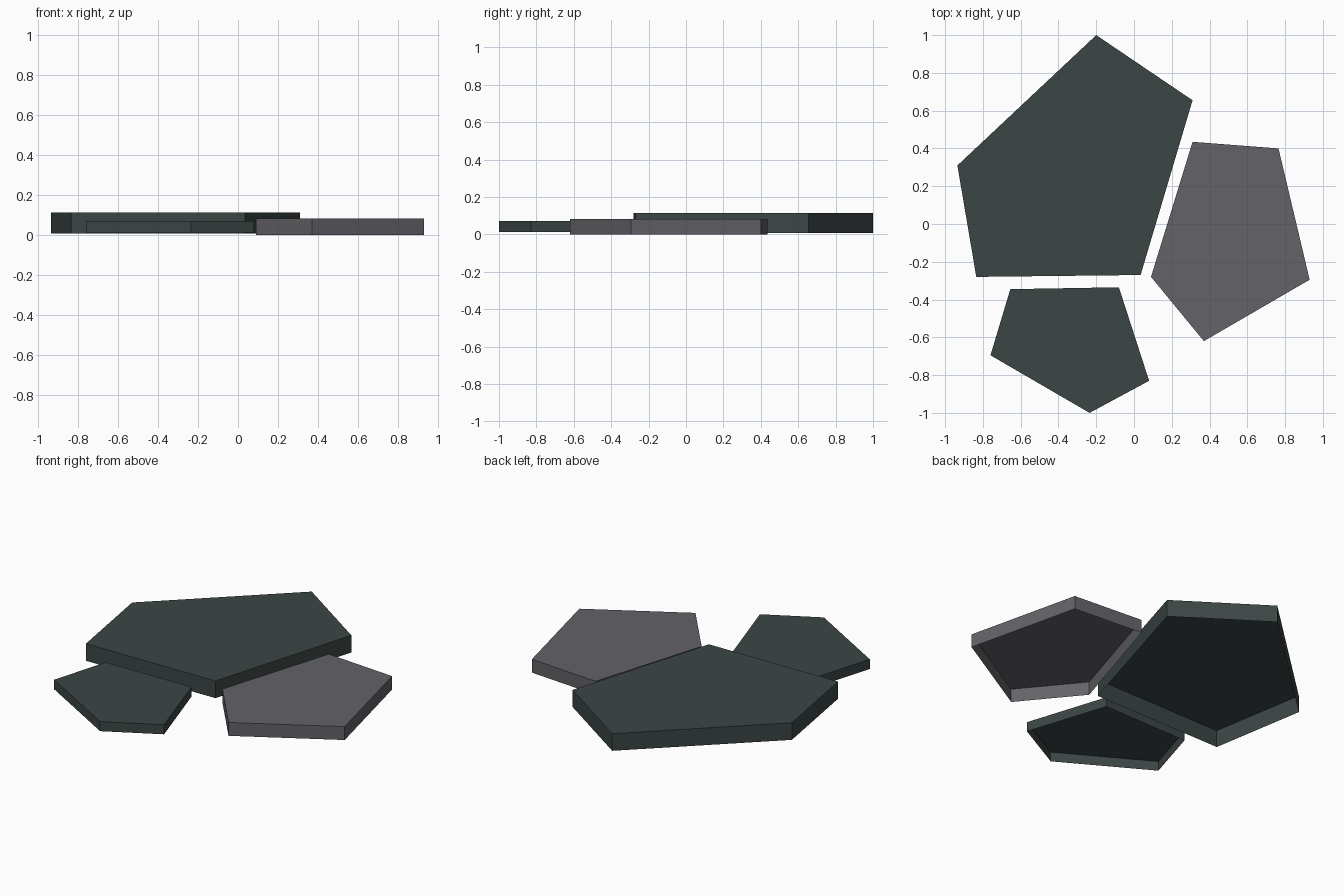
import bpy
import bmesh

cube = bpy.data.objects.get("Cube")
if cube:
    bpy.data.objects.remove(cube, do_unlink=True)


def make_material(name, rgb):
    mat = bpy.data.materials.new(name)
    mat.use_nodes = True
    color = (*rgb, 1.0)
    mat.diffuse_color = color
    mat.node_tree.nodes["Principled BSDF"].inputs["Base Color"].default_value = color
    return mat


def make_slab(name, outline, bottom, top, mat):
    """Flat stone: a top face with a skirt of walls, open underneath."""
    bm = bmesh.new()
    face = bm.faces.new([bm.verts.new((x, y, top)) for x, y in outline])
    face.normal_update()
    if face.normal.z < 0:
        face.normal_flip()
    skirt = bmesh.ops.extrude_edge_only(bm, edges=list(face.edges))
    for item in skirt["geom"]:
        if isinstance(item, bmesh.types.BMVert):
            item.co.z = bottom
    bmesh.ops.recalc_face_normals(bm, faces=bm.faces[:])
    face.normal_update()
    if face.normal.z < 0:
        bmesh.ops.reverse_faces(bm, faces=bm.faces[:])
    mesh = bpy.data.meshes.new(name)
    bm.to_mesh(mesh)
    bm.free()
    mesh.materials.append(mat)
    obj = bpy.data.objects.new(name, mesh)
    bpy.context.collection.objects.link(obj)
    return obj


dark_slate = make_material("dark green slate", (0.045, 0.061, 0.060))
grey_stone = make_material("grey stone", (0.125, 0.125, 0.138))

# Three five-sided paving stones
make_slab("large_stone",
          [(-0.20, 1.0), (0.31, 0.655), (0.035, -0.27), (-0.835, -0.28), (-0.935, 0.31)],
          0.008, 0.113, dark_slate)
make_slab("grey_stone",
          [(0.31, 0.435), (0.765, 0.40), (0.93, -0.295), (0.37, -0.62), (0.09, -0.28)],
          0.0, 0.082, grey_stone)
make_slab("small_stone",
          [(-0.655, -0.345), (-0.08, -0.335), (0.08, -0.83), (-0.235, -1.0), (-0.76, -0.695)],
          0.012, 0.071, dark_slate)
